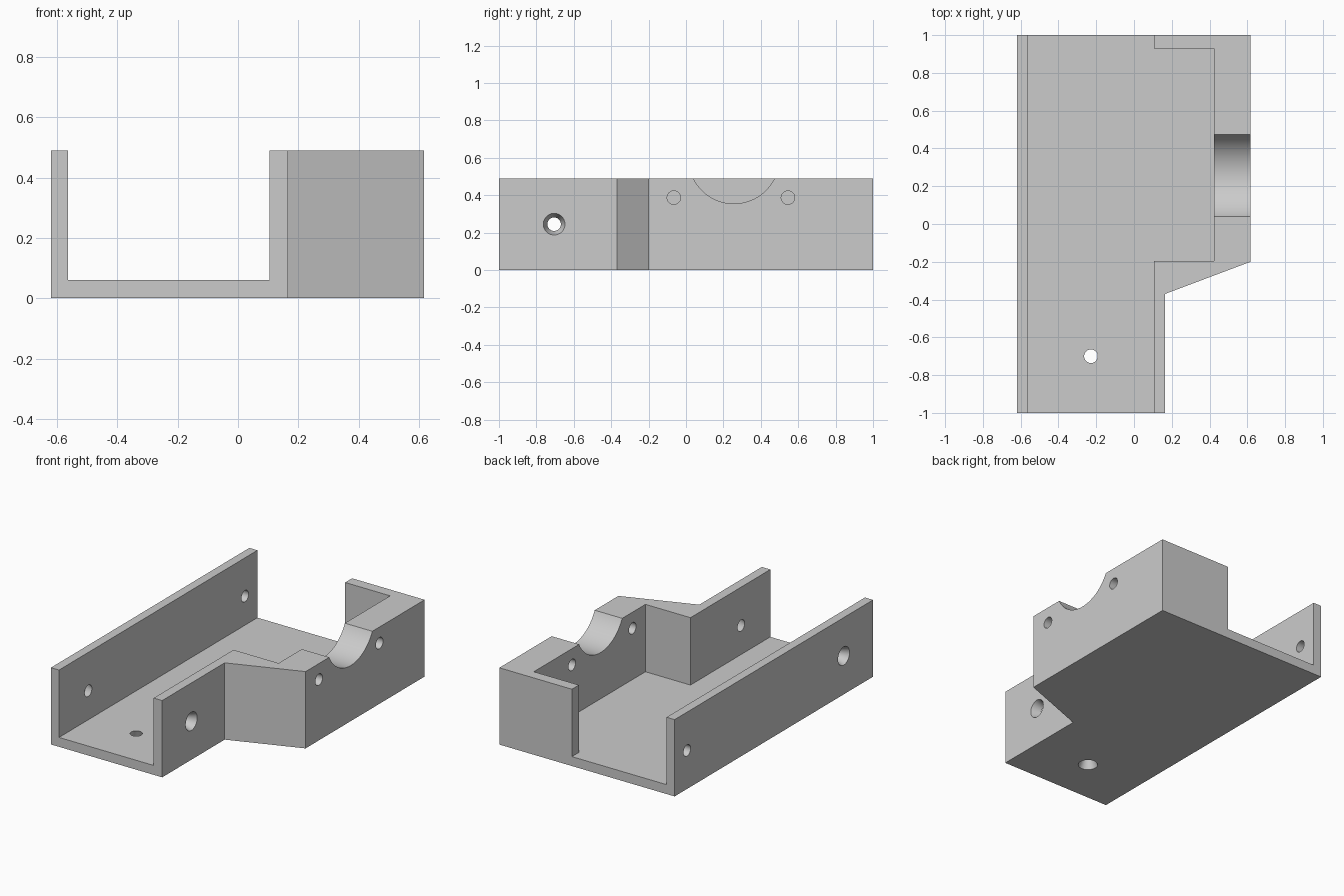
import bpy
import bmesh
import math
from mathutils import Matrix, Vector

cube = bpy.data.objects.get("Cube")
if cube:
    bpy.data.objects.remove(cube, do_unlink=True)

HEIGHT, FLOOR = 0.49, 0.06
OUT_L, IN_L = -0.62, -0.563          # plain side wall, outer and inner face
IN_R, OUT_R = 0.105, 0.165           # narrow section wall
IN_BOX, OUT_BOX = 0.423, 0.617       # wide section wall
HOLE, SINK = 0.036, 0.058            # screw hole and countersink radii
SCREW_Y, SCREW_Z = -0.705, 0.245

grey = bpy.data.materials.new("light_grey")
grey.use_nodes = True
colour = (0.6, 0.6, 0.6, 1)
grey.diffuse_color = colour
grey.node_tree.nodes["Principled BSDF"].inputs["Base Color"].default_value = colour


def make_object(name, bm):
    bmesh.ops.recalc_face_normals(bm, faces=bm.faces)
    mesh = bpy.data.meshes.new(name)
    bm.to_mesh(mesh)
    bm.free()
    mesh.materials.append(grey)
    obj = bpy.data.objects.new(name, mesh)
    bpy.context.collection.objects.link(obj)
    return obj


def prism(name, outline, z0, z1):
    """Extrude a plan outline between two heights."""
    bm = bmesh.new()
    face = bm.faces.new([bm.verts.new((x, y, z0)) for x, y in outline])
    top = bmesh.ops.extrude_face_region(bm, geom=[face])["geom"]
    verts = [v for v in top if isinstance(v, bmesh.types.BMVert)]
    bmesh.ops.translate(bm, vec=(0, 0, z1 - z0), verts=verts)
    return make_object(name, bm)


def drill(name, start, end, r0, r1, sides=48):
    """Cone or cylinder running through both points, a little beyond each."""
    a, b = Vector(start), Vector(end)
    axis = b - a
    over = 0.01
    slope = (r1 - r0) / axis.length * over
    bm = bmesh.new()
    turn = axis.to_track_quat("Z", "Y").to_matrix().to_4x4()
    bmesh.ops.create_cone(
        bm, cap_ends=True, segments=sides, radius1=r0 - slope, radius2=r1 + slope,
        depth=axis.length + 2 * over, matrix=Matrix.Translation((a + b) / 2) @ turn)
    return make_object(name, bm)


# Solid body: narrow channel that widens into a box
body = prism("channel_housing", [
    (OUT_L, -1), (OUT_R, -1), (OUT_R, -0.37),
    (OUT_BOX, -0.2), (OUT_BOX, 1), (OUT_L, 1)], 0, HEIGHT)

# Cavity, open at the top and both ends
cutters = [prism("cavity_cutter", [
    (IN_L, -1.1), (IN_R, -1.1), (IN_R, -0.195), (IN_BOX, -0.195),
    (IN_BOX, 0.93), (IN_R, 0.93), (IN_R, 1.1), (IN_L, 1.1)], FLOOR, HEIGHT + 0.1)]

# Round saddle in the wide wall, with a bolt hole each side
cutters.append(drill("saddle_cutter", (IN_BOX, 0.256, 0.597), (OUT_BOX, 0.256, 0.597),
                     0.242, 0.242, 128))
for y in (-0.065, 0.545):
    cutters.append(drill("bolt_cutter", (IN_BOX, y, 0.387), (OUT_BOX, y, 0.387), HOLE, HOLE))

# Countersunk screw holes in both walls and the floor, plain hole at the back
for outer, inner in ((OUT_L, IN_L), (OUT_R, IN_R)):
    cutters.append(drill("screw_cutter", (outer, SCREW_Y, SCREW_Z),
                         (inner, SCREW_Y, SCREW_Z), SINK, HOLE))
cutters.append(drill("floor_cutter", (-0.228, -0.7, 0), (-0.228, -0.7, FLOOR), SINK, HOLE))
cutters.append(drill("back_cutter", (OUT_L, 0.875, SCREW_Z), (IN_L, 0.875, SCREW_Z), HOLE, HOLE))

# Carve the body, then drop the cutters
bpy.ops.object.select_all(action="DESELECT")
bpy.context.view_layer.objects.active = body
body.select_set(True)
for cutter in cutters:
    cutter.hide_render = True
    cut = body.modifiers.new(cutter.name, "BOOLEAN")
    cut.operation, cut.solver, cut.object = "DIFFERENCE", "EXACT", cutter
    bpy.ops.object.modifier_apply(modifier=cut.name)
    bpy.data.objects.remove(cutter, do_unlink=True)

bpy.ops.object.shade_smooth_by_angle(angle=math.radians(25))
